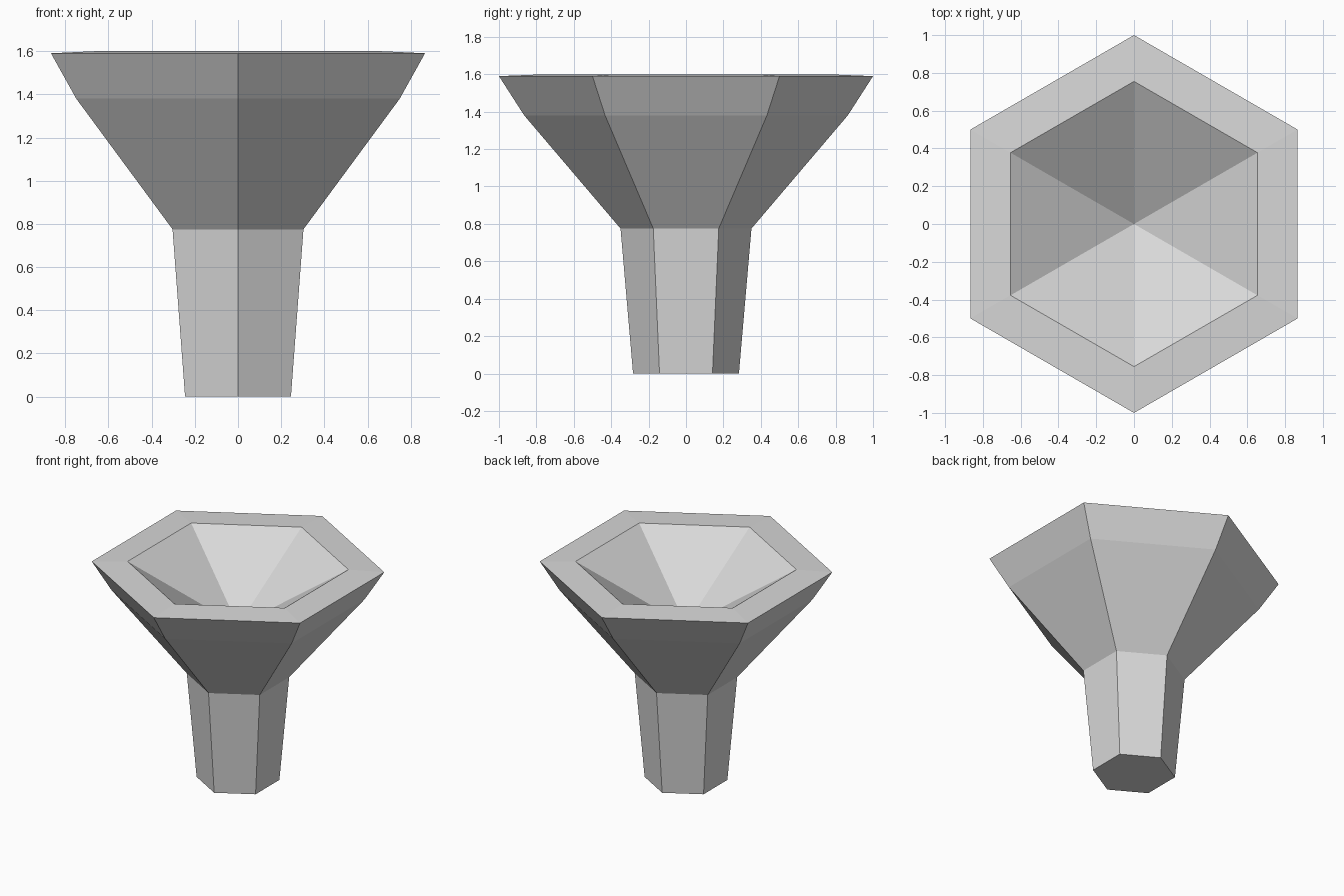
import bpy
import bmesh
from math import cos, sin, tau

SIDES = 6

cube = bpy.data.objects.get("Cube")
if cube:
    bpy.data.objects.remove(cube, do_unlink=True)

grey = bpy.data.materials.new("light_grey")
grey.use_nodes = True
colour = (0.69, 0.69, 0.69, 1)
grey.diffuse_color = colour
grey.node_tree.nodes["Principled BSDF"].inputs["Base Color"].default_value = colour


def add_ring(bm, radius, z):
    """Hexagonal ring with corners pointing to the front and back."""
    angles = [tau * (i / SIDES + 0.25) for i in range(SIDES)]
    return [bm.verts.new((radius * cos(a), radius * sin(a), z)) for a in angles]


def funnel(name, profile, apex_z):
    """Loft hexagonal rings from the base up, then close the inside to a point."""
    bm = bmesh.new()
    rings = [add_ring(bm, r, z) for r, z in profile]
    bm.faces.new(rings[0])
    for low, high in zip(rings, rings[1:]):
        for i in range(SIDES):
            j = (i + 1) % SIDES
            bm.faces.new((low[i], low[j], high[j], high[i]))
    apex = bm.verts.new((0, 0, apex_z))
    for i in range(SIDES):
        bm.faces.new((rings[-1][i], rings[-1][(i + 1) % SIDES], apex))
    bmesh.ops.recalc_face_normals(bm, faces=bm.faces)
    mesh = bpy.data.meshes.new(name)
    bm.to_mesh(mesh)
    bm.free()
    mesh.materials.append(grey)
    obj = bpy.data.objects.new(name, mesh)
    bpy.context.collection.objects.link(obj)
    return obj


# Stem base, stem top, bowl shoulder, outer rim, inner rim
profile = [(0.283, 0), (0.35, 0.775), (0.865, 1.38), (1, 1.59), (0.755, 1.6)]
funnel("hexagonal_funnel", profile, apex_z=1.15)
